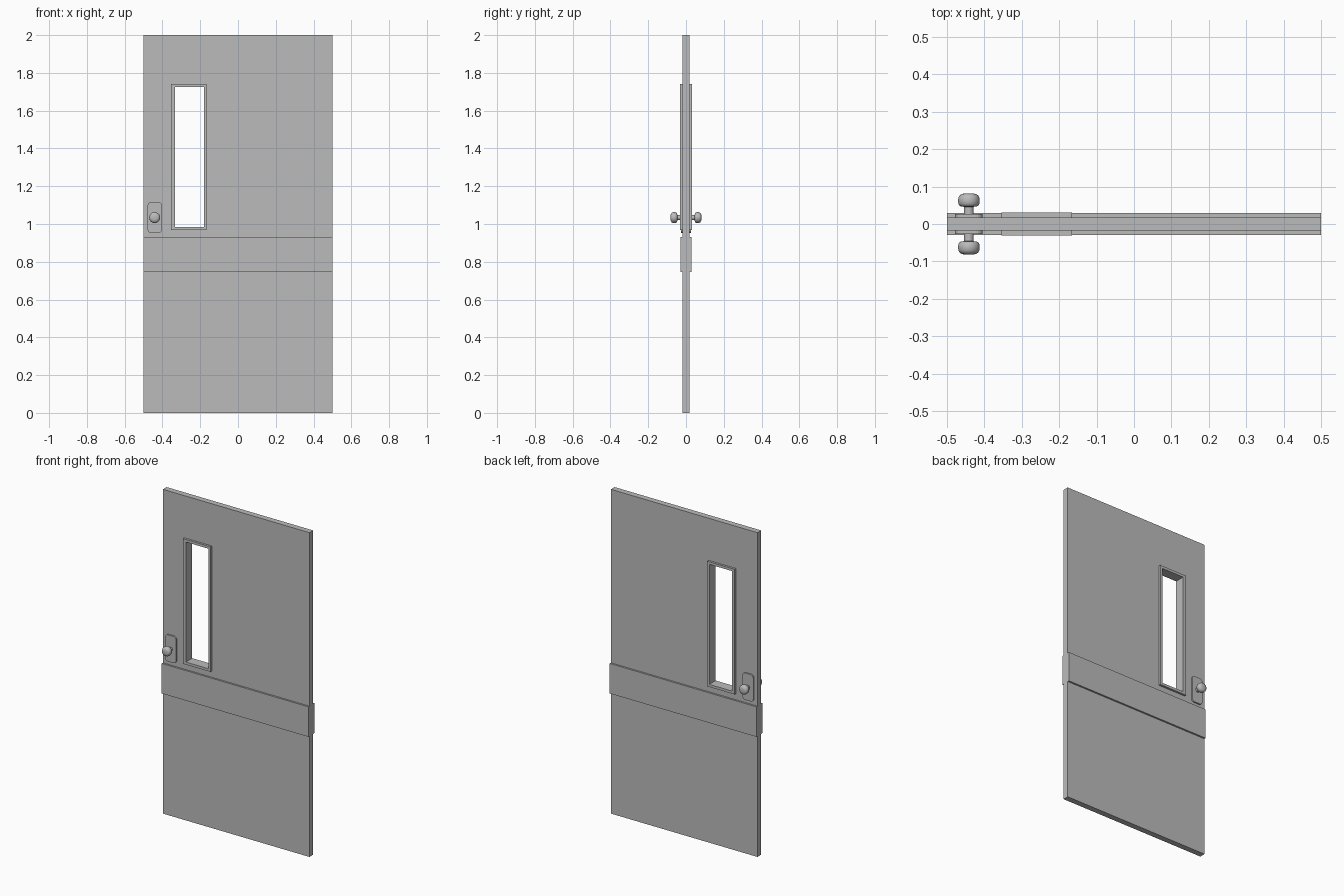
import bpy, bmesh
from math import pi
from mathutils import Matrix, Vector

cube = bpy.data.objects.get("Cube")
if cube:
    bpy.data.objects.remove(cube, do_unlink=True)

grey = bpy.data.materials.new("door grey")
grey.use_nodes = True
grey.diffuse_color = (0.5, 0.5, 0.5, 1)
grey.node_tree.nodes["Principled BSDF"].inputs["Base Color"].default_value = (0.5, 0.5, 0.5, 1)


def finish(name, bm):
    bmesh.ops.recalc_face_normals(bm, faces=bm.faces)
    mesh = bpy.data.meshes.new(name)
    bm.to_mesh(mesh)
    bm.free()
    mesh.materials.append(grey)
    obj = bpy.data.objects.new(name, mesh)
    bpy.context.collection.objects.link(obj)
    return obj


def corners(rect):
    x0, x1, z0, z1 = rect
    return [(x0, z0), (x1, z0), (x1, z1), (x0, z1)]


def ring(name, outer, inner, depth):
    """Rectangular slab of half thickness depth with a rectangular opening."""
    bm = bmesh.new()
    loops = [[bm.verts.new((x, y, z)) for x, z in corners(rect)]
             for rect, y in ((outer, -depth), (inner, -depth), (inner, depth), (outer, depth))]
    for i in range(4):
        a, b = loops[i], loops[(i + 1) % 4]
        for j in range(4):
            k = (j + 1) % 4
            bm.faces.new((a[j], a[k], b[k], b[j]))
    return finish(name, bm)


def plate(name, rect, y0, y1, radius=0):
    """Box between two depths, with optional rounded corners."""
    x0, x1, z0, z1 = rect
    bm = bmesh.new()
    bmesh.ops.create_cube(bm, size=1)
    bmesh.ops.scale(bm, vec=(x1 - x0, y1 - y0, z1 - z0), verts=bm.verts)
    bmesh.ops.translate(bm, vec=((x0 + x1) / 2, (y0 + y1) / 2, (z0 + z1) / 2), verts=bm.verts)
    if radius:
        upright = [e for e in bm.edges
                   if abs(e.verts[0].co.y - e.verts[1].co.y) > abs(y1 - y0) / 2]
        bmesh.ops.bevel(bm, geom=upright, offset=radius, segments=5, profile=0.5, affect='EDGES')
    return finish(name, bm)


def lathe(name, profile, centre, side):
    """Turn (radius, distance) points about the y axis."""
    bm = bmesh.new()
    verts = [bm.verts.new((r, side * d, 0)) for r, d in profile]
    edges = [bm.edges.new(pair) for pair in zip(verts, verts[1:])]
    bmesh.ops.spin(bm, geom=verts + edges, cent=(0, 0, 0), axis=(0, 1, 0),
                   angle=2 * pi, steps=32, use_duplicate=False)
    bmesh.ops.remove_doubles(bm, verts=bm.verts, dist=0.0001)
    bmesh.ops.transform(bm, matrix=Matrix.Translation(Vector(centre)), verts=bm.verts)
    obj = finish(name, bm)
    bpy.ops.object.select_all(action='DESELECT')
    obj.select_set(True)
    bpy.context.view_layer.objects.active = obj
    bpy.ops.object.shade_smooth_by_angle(angle=0.7)


# Door leaf and window surround
SLAB = 0.018
opening = (-0.334, -0.181, 0.984, 1.724)
surround = (-0.354, -0.166, 0.968, 1.74)
ring("door_slab", (-0.5, 0.5, 0, 2), (-0.345, -0.173, 0.975, 1.733), SLAB)
ring("window_frame", surround, opening, 0.031)

# Knob: stem, then a flattened round grip
knob = [(0.013, SLAB), (0.013, 0.046), (0.02, 0.0465), (0.025, 0.049), (0.028, 0.054),
        (0.029, 0.062), (0.028, 0.07), (0.025, 0.076), (0.019, 0.08), (0.01, 0.082), (0, 0.082)]

# Hardware repeated on both faces
for label, side in (("front", -1), ("back", 1)):
    near, far = sorted((side * SLAB, side * 0.029))
    plate(label + "_cross_band", (-0.5, 0.5, 0.745, 0.93), near, far)
    near, far = sorted((side * SLAB, side * 0.027))
    plate(label + "_lock_plate", (-0.478, -0.404, 0.952, 1.117), near, far, 0.018)
    lathe(label + "_knob", knob, (-0.441, 0, 1.034), side)
